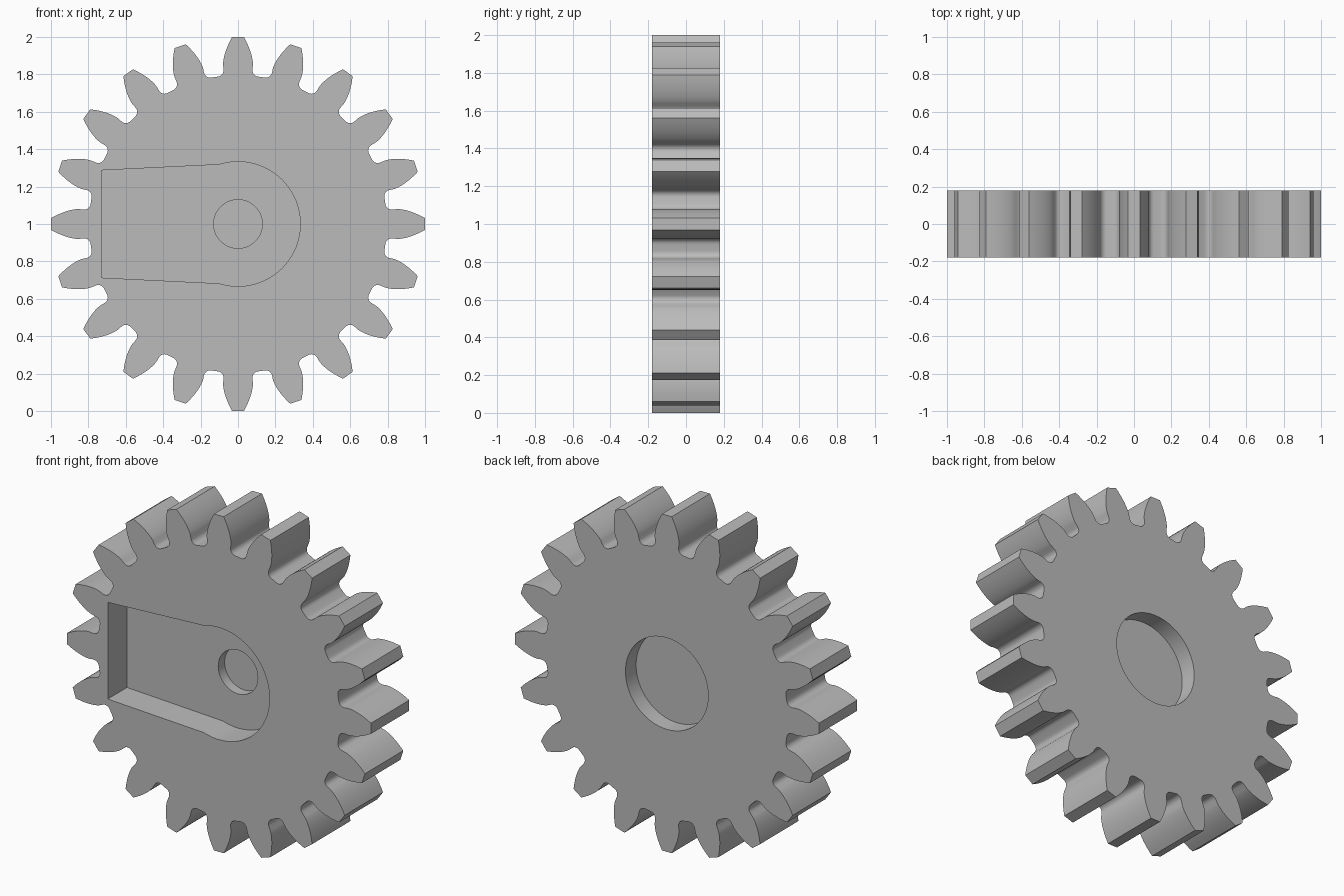
import bpy
import bmesh
from math import sin, cos, tan, acos, pi, radians, sqrt

cube = bpy.data.objects.get("Cube")
if cube:
    bpy.data.objects.remove(cube, do_unlink=True)

TEETH = 20
MODULE = 2 / (TEETH + 2)
TIP_R = 1.0
PITCH_R = MODULE * TEETH / 2
BASE_R = PITCH_R * cos(radians(20))
ROOT_R = PITCH_R - 1.25 * MODULE
FILLET = 0.37 * MODULE
HALF = 0.18  # half of the gear thickness

grey = bpy.data.materials.new("grey")
grey.use_nodes = True
colour = (0.5, 0.5, 0.5, 1)
grey.diffuse_color = colour
grey.node_tree.nodes["Principled BSDF"].inputs["Base Color"].default_value = colour


def prism(name, outline, y0, y1):
    """Extrude an (x, z) outline around the gear axis from y0 to y1."""
    bm = bmesh.new()
    face = bm.faces.new([bm.verts.new((x, y0, z + 1)) for x, z in outline])
    moved = bmesh.ops.extrude_face_region(bm, geom=[face])["geom"]
    verts = [v for v in moved if isinstance(v, bmesh.types.BMVert)]
    bmesh.ops.translate(bm, verts=verts, vec=(0, y1 - y0, 0))
    bmesh.ops.recalc_face_normals(bm, faces=bm.faces)
    mesh = bpy.data.meshes.new(name)
    bm.to_mesh(mesh)
    bm.free()
    mesh.materials.append(grey)
    obj = bpy.data.objects.new(name, mesh)
    bpy.context.collection.objects.link(obj)
    return obj


def arc(radius, start, end, steps):
    angles = [start + (end - start) * i / steps for i in range(steps + 1)]
    return [(radius * cos(a), radius * sin(a)) for a in angles]


def involute(angle):
    return tan(angle) - angle


def half_tooth():
    """Polar points (radius, angle from tooth centre), from valley to tip."""
    base_angle = pi / (2 * TEETH) + involute(radians(20))
    # Root fillet, tangent to the root circle and to the radial flank
    centre_r = ROOT_R + FILLET
    offset = FILLET / centre_r
    flank_r = sqrt(centre_r ** 2 - FILLET ** 2)
    points = []
    for i in range(7):
        t = pi / 2 * i / 6
        radial = centre_r - FILLET * cos(t)
        points.append((radial + (flank_r - centre_r) * i / 6,
                       base_angle + offset * (1 - sin(t))))
    # Involute flank
    for i in range(11):
        r = BASE_R + (TIP_R - BASE_R) * (i / 10) ** 1.5
        points.append((r, base_angle - involute(acos(min(1, BASE_R / r)))))
    return points


# Toothed body
side = half_tooth()
tooth = [(r, -a) for r, a in side] + [(r, a) for r, a in reversed(side)]
outline = []
for k in range(TEETH):
    turn = 2 * pi * k / TEETH
    outline += [(r * cos(a + turn), r * sin(a + turn)) for r, a in tooth]
gear = prism("gear", outline, -HALF, HALF)

# Front pocket, its blind axle hole, and the round recess in the back
end_angle = acos(-0.1 / 0.333)
pocket = arc(0.333, -end_angle, end_angle, 48) + [(-0.73, 0.287), (-0.73, -0.287)]
cutters = [
    prism("pocket_cutter", pocket, -HALF - 0.1, 0),
    prism("axle_hole_cutter", arc(0.13, 0, 2 * pi, 48)[:-1], -0.05, 0.06),
    prism("back_recess_cutter", arc(0.272, 0, 2 * pi, 64)[:-1], 0.08, HALF + 0.1),
]
for cutter in cutters:
    cutter.hide_render = True
    mod = gear.modifiers.new(cutter.name, 'BOOLEAN')
    mod.operation = 'DIFFERENCE'
    mod.solver = 'EXACT'
    mod.object = cutter

# Bake the cuts, then drop the cutters
bpy.context.view_layer.update()
graph = bpy.context.evaluated_depsgraph_get()
cut_mesh = bpy.data.meshes.new_from_object(gear.evaluated_get(graph))
gear.modifiers.clear()
gear.data = cut_mesh
for cutter in cutters:
    bpy.data.objects.remove(cutter, do_unlink=True)

# Smooth curved walls, sharp rims
bpy.ops.object.select_all(action='DESELECT')
gear.select_set(True)
bpy.context.view_layer.objects.active = gear
bpy.ops.object.shade_smooth_by_angle(angle=radians(30))
